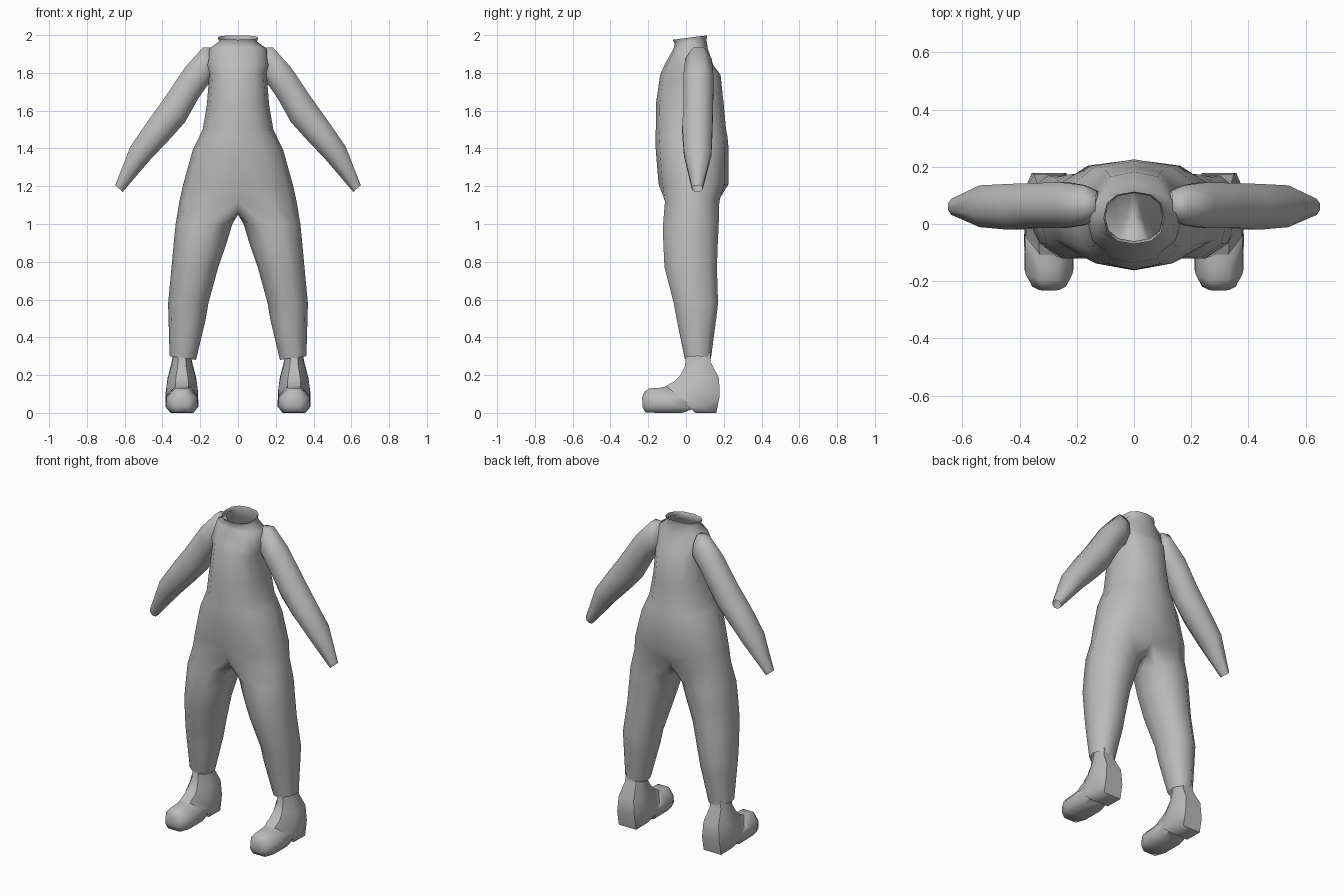
import bpy, bmesh, math
from mathutils import Vector

cube = bpy.data.objects.get("Cube")
if cube:
    bpy.data.objects.remove(cube)

grey = bpy.data.materials.new("plain grey")
grey.use_nodes = True
COLOUR = (0.5, 0.5, 0.5, 1)
grey.diffuse_color = COLOUR
grey.node_tree.nodes["Principled BSDF"].inputs["Base Color"].default_value = COLOUR


def bridge(bm, a, b, closed):
    n = len(a)
    for i in range(n if closed else n - 1):
        j = (i + 1) % n
        bm.faces.new((a[i], a[j], b[j], b[i]))


def add_verts(bm, points):
    return [bm.verts.new(p) for p in points]


def finish(bm, name, angle):
    """Make a smooth object mirrored across the body's centre."""
    bmesh.ops.recalc_face_normals(bm, faces=bm.faces)
    mesh = bpy.data.meshes.new(name)
    bm.to_mesh(mesh)
    bm.free()
    mesh.materials.append(grey)
    mesh.shade_smooth()
    mesh.set_sharp_from_angle(angle=math.radians(angle))
    obj = bpy.data.objects.new(name, mesh)
    bpy.context.collection.objects.link(obj)
    mirror = obj.modifiers.new("Mirror", "MIRROR")
    mirror.use_clip = True
    mirror.merge_threshold = 0.002
    return obj


def spow(v, e):
    return math.copysign(abs(v) ** e, v)


def span_ring(a, b, side, template):
    """Closed ring running from a to b and back, widened along side."""
    a, b = Vector(a), Vector(b)
    right = [a.lerp(b, t) + side * w for t, w in template]
    left = [a.lerp(b, t) - side * w for t, w in reversed(template)]
    return right + left


# Overalls: half rings down the torso, then full rings down the leg
# z, half width, front y, back y
TORSO = [(1.987, .107, -.07, .113), (1.965, .1, -.06, .108),
         (1.93, .15, -.065, .115), (1.84, .165, -.115, .145),
         (1.79, .152, -.137, .183), (1.63, .165, -.16, .2),
         (1.5, .187, -.16, .212), (1.46, .206, -.162, .22),
         (1.39, .24, -.16, .226), (1.21, .29, -.145, .225),
         (1.12, .31, -.13, .195)]
# z, inner x, outer x, front y, back y
LEG = [(1.0, .03, .33, -.128, .18), (.9, .06, .34, -.127, .175),
       (.77, .105, .352, -.12, .17), (.58, .157, .37, -.07, .175),
       (.5, .17, .368, -.055, .165), (.29, .222, .362, -.01, .135)]

bm = bmesh.new()
prev = None
for row, (z, w, yf, yb) in enumerate(TORSO):
    pts = []
    for k in range(7):
        t = math.radians(-90 + 30 * k)
        x = 0 if k in (0, 6) else w * spow(math.cos(t), .85)
        y = (yf + yb) / 2 + (yb - yf) / 2 * spow(math.sin(t), .85)
        tilt = (y - .02) * .13 if row < 2 else 0
        pts.append((x, y, z + tilt))
    ring = add_verts(bm, pts)
    if prev:
        bridge(bm, prev, ring, False)
    prev = ring

# Crotch strip closes the half ring into a leg ring
for v in (prev[0], prev[6]):
    v.co.y = .02 + (v.co.y - .02) * .85
prev = prev + add_verts(bm, [(0, .12, 1.06), (0, .02, 1.05), (0, -.07, 1.06)])
for row, (z, xi, xo, yf, yb) in enumerate(LEG):
    pts = []
    for k in range(10):
        t = math.radians(-108 + 36 * k)
        x = (xi + xo) / 2 + (xo - xi) / 2 * spow(math.cos(t), .9)
        y = (yf + yb) / 2 + (yb - yf) / 2 * spow(math.sin(t), .9)
        tilt = (x - .29) * .14 if row == len(LEG) - 1 else 0
        pts.append((x, y, z + tilt))
    ring = add_verts(bm, pts)
    bridge(bm, prev, ring, True)
    prev = ring
finish(bm, "overalls", 80)

# Sleeves: top x, top z, bottom x, bottom z, centre y, half depth
SLEEVE = [(.135, 1.935, .12, 1.77, .065, .05), (.185, 1.935, .165, 1.73, .066, .07),
          (.28, 1.83, .21, 1.665, .066, .08), (.387, 1.67, .28, 1.54, .065, .078),
          (.47, 1.555, .365, 1.445, .06, .08), (.57, 1.41, .465, 1.34, .062, .073),
          (.65, 1.205, .61, 1.17, .06, .028)]
ROUND = [(0, .41), (.29, 1), (.71, 1), (1, .41)]
bm = bmesh.new()
prev = None
for xt, zt, xb, zb, y, d in SLEEVE:
    ring = add_verts(bm, span_ring((xb, y, zb), (xt, y, zt), Vector((0, d, 0)), ROUND))
    if prev:
        bridge(bm, prev, ring, True)
    else:
        bm.faces.new(ring)
    prev = ring
finish(bm, "sleeves", 80)

# Shoes: rings turn from the ankle to the toe
# back or sole y, z, front or top y, z, half width
SHOE = [(.13, .32, 0, .32, .045), (.13, .27, -.005, .25, .055),
        (.175, .185, -.03, .2, .075), (.178, .09, -.06, .167, .086),
        (.16, 0, -.085, .155, .087), (.05, 0, -.105, .142, .084),
        (.05, .025, -.11, .139, .085), (-.02, 0, -.145, .132, .087),
        (-.15, 0, -.195, .13, .085), (-.215, .003, -.222, .11, .06),
        (-.23, .03, -.232, .08, .035)]
SOLE = [(0, .7), (.25, 1), (.62, .95), (1, .4)]
bm = bmesh.new()
prev = None
for y0, z0, y1, z1, w in SHOE:
    ring = add_verts(bm, span_ring((.297, y0, z0), (.297, y1, z1), Vector((w, 0, 0)), SOLE))
    if prev:
        bridge(bm, prev, ring, True)
    prev = ring
bm.faces.new(prev)
finish(bm, "shoes", 55)
